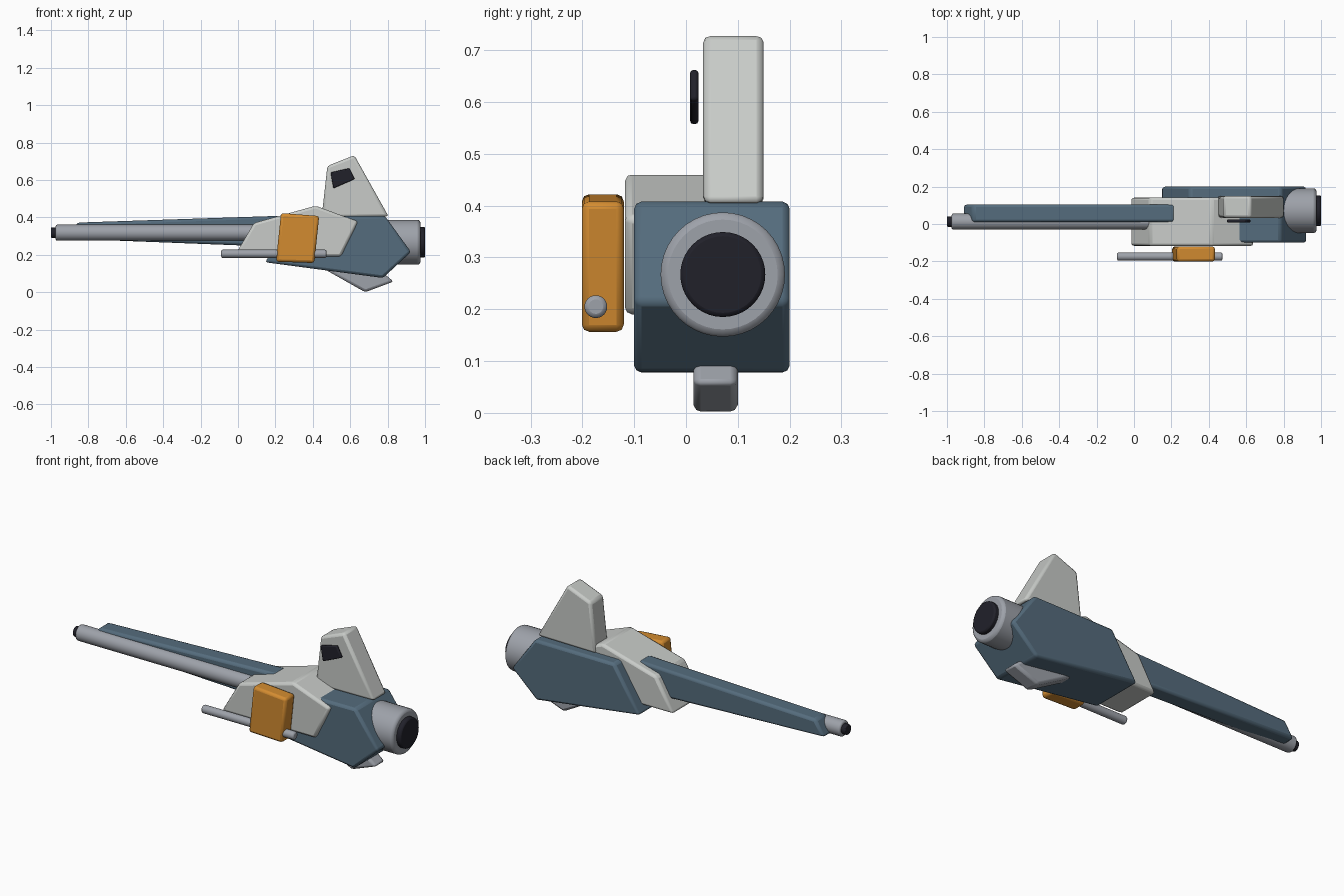
import bpy
import bmesh
import math
from mathutils import Matrix

if "Cube" in bpy.data.objects:
    bpy.data.objects.remove(bpy.data.objects["Cube"])


def material(name, rgb):
    m = bpy.data.materials.new(name)
    m.diffuse_color = (*rgb, 1.0)
    m.use_nodes = True
    m.node_tree.nodes["Principled BSDF"].inputs["Base Color"].default_value = m.diffuse_color
    return m


BLUE = material("slate blue", (0.09, 0.15, 0.205))
LIGHT = material("pale grey", (0.58, 0.60, 0.58))
STEEL = material("steel grey", (0.34, 0.36, 0.40))
ORANGE = material("orange", (0.65, 0.26, 0.03))
DARK = material("near black", (0.015, 0.015, 0.023))


def finish(bm, name, mat, bevel):
    bmesh.ops.recalc_face_normals(bm, faces=bm.faces)
    mesh = bpy.data.meshes.new(name)
    bm.to_mesh(mesh)
    bm.free()
    mesh.materials.append(mat)
    obj = bpy.data.objects.new(name, mesh)
    bpy.context.collection.objects.link(obj)
    mod = obj.modifiers.new("edge_bevel", 'BEVEL')
    mod.width = bevel
    mod.segments = 2
    mod.limit_method = 'ANGLE'
    mod.angle_limit = math.radians(25)
    bpy.ops.object.select_all(action='DESELECT')
    obj.select_set(True)
    bpy.context.view_layer.objects.active = obj
    bpy.ops.object.shade_smooth_by_angle(angle=math.radians(30))
    # The bevel is applied after the shading so its rounding stays crisp
    return obj


def slab(name, profile, y0, y1, mat, bevel=0.014):
    """Side profile (x, z) extruded across y."""
    bm = bmesh.new()
    face = bm.faces.new([bm.verts.new((x, y0, z)) for x, z in profile])
    new = bmesh.ops.extrude_face_region(bm, geom=[face])["geom"]
    verts = [g for g in new if isinstance(g, bmesh.types.BMVert)]
    bmesh.ops.translate(bm, verts=verts, vec=(0, y1 - y0, 0))
    return finish(bm, name, mat, bevel)


def tube(name, x0, x1, y, z, radius, mat, bevel=0.008, sides=32):
    """Cylinder lying along x."""
    bm = bmesh.new()
    place = Matrix.Translation(((x0 + x1) / 2, y, z)) @ Matrix.Rotation(math.pi / 2, 4, 'Y')
    bmesh.ops.create_cone(bm, cap_ends=True, segments=sides, radius1=radius,
                          radius2=radius, depth=x1 - x0, matrix=place)
    return finish(bm, name, mat, bevel)


# Main hull and the pale shell wrapped around its forward part
slab("hull", [(0.145, 0.16), (0.30, 0.405), (0.785, 0.408), (0.925, 0.215), (0.775, 0.076)],
     -0.10, 0.20, BLUE)
slab("shell", [(-0.02, 0.19), (0.085, 0.37), (0.415, 0.462), (0.642, 0.378), (0.55, 0.19)],
     -0.118, 0.142, LIGHT)

# Upper fin with its dark panel, and the small lower fin
slab("upper_fin", [(0.447, 0.40), (0.478, 0.675), (0.622, 0.732), (0.805, 0.405)],
     0.033, 0.15, LIGHT)
slab("fin_panel", [(0.51, 0.555), (0.495, 0.64), (0.595, 0.663), (0.625, 0.605)],
     0.008, 0.024, DARK, 0.006)
slab("lower_fin", [(0.45, 0.13), (0.68, 0.0), (0.832, 0.057), (0.755, 0.12)],
     0.014, 0.10, STEEL)

# Long barrel, muzzle and the tapered shroud beside it
tube("barrel", -0.975, 0.10, 0.013, 0.318, 0.043, STEEL)
tube("muzzle", -1.0, -0.95, 0.013, 0.318, 0.028, DARK, 0.005)
slab("barrel_shroud", [(-0.915, 0.286), (-0.86, 0.372), (0.22, 0.408), (0.22, 0.242)],
     0.01, 0.105, BLUE)

# Side pod and its slim rod
slab("side_pod", [(0.203, 0.163), (0.23, 0.423), (0.434, 0.407), (0.408, 0.156)],
     -0.201, -0.12, ORANGE)
tube("side_rod", -0.09, 0.473, -0.174, 0.205, 0.022, STEEL, 0.008, 24)

# Rear engine housing and nozzle
tube("engine", 0.78, 0.975, 0.071, 0.267, 0.12, STEEL, 0.014, 40)
tube("nozzle", 0.93, 1.0, 0.071, 0.267, 0.082, DARK, 0.008, 40)
